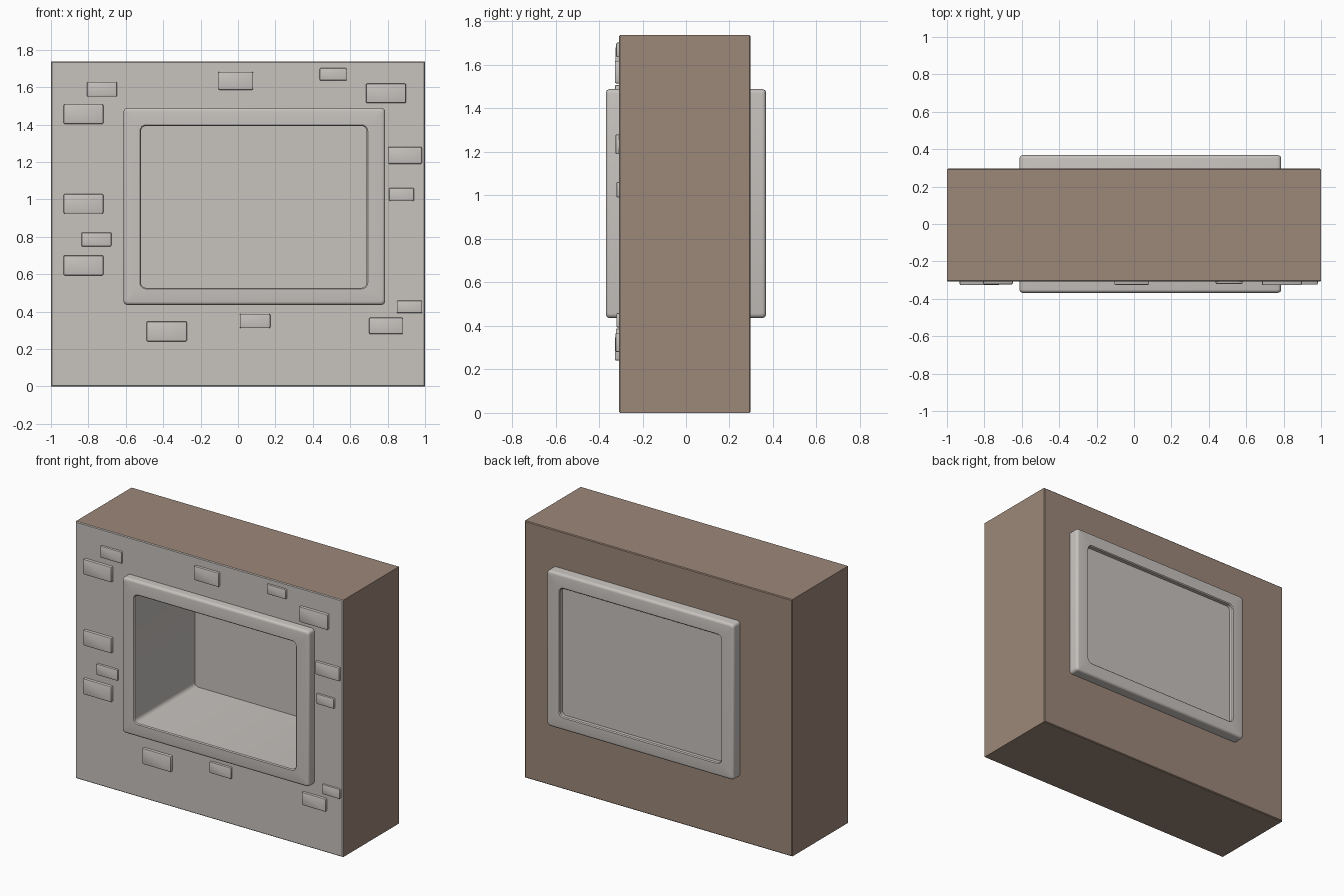
import bpy, bmesh, math

if "Cube" in bpy.data.objects:
    bpy.data.objects.remove(bpy.data.objects["Cube"])


def material(name, rgb):
    m = bpy.data.materials.new(name)
    m.diffuse_color = (*rgb, 1)
    m.use_nodes = True
    m.node_tree.nodes["Principled BSDF"].inputs["Base Color"].default_value = m.diffuse_color
    return m


GREY = material("pale_plaster", (0.57, 0.54, 0.515))
BROWN = material("brown_wall", (0.335, 0.245, 0.19))


def rect(x0, x1, z0, z1, y, r=0.0, seg=4):
    """Rounded rectangle in the xz plane; a plain one when r is 0."""
    if r == 0:
        return [(x1, y, z1), (x0, y, z1), (x0, y, z0), (x1, y, z0)]
    pts = []
    for i, (cx, cz) in enumerate([(x1 - r, z1 - r), (x0 + r, z1 - r),
                                  (x0 + r, z0 + r), (x1 - r, z0 + r)]):
        for k in range(seg + 1):
            a = math.pi / 2 * (i + k / seg)
            pts.append((cx + r * math.cos(a), y, cz + r * math.sin(a)))
    return pts


def grow(box, d):
    return (box[0] - d, box[1] + d, box[2] - d, box[3] + d)


def loft(name, loops, mats, closed=True, smooth=True):
    """Skin a run of equal loops, joined into a ring or capped."""
    bm = bmesh.new()
    rows = [[bm.verts.new(p) for p in lp] for lp in loops]
    n = len(rows[0])
    pairs = list(zip(rows, rows[1:]))
    if closed:
        pairs.append((rows[-1], rows[0]))
    else:
        bm.faces.new(rows[0])
        bm.faces.new(rows[-1])
    for a, b in pairs:
        for i in range(n):
            j = (i + 1) % n
            bm.faces.new((a[i], a[j], b[j], b[i]))
    bmesh.ops.recalc_face_normals(bm, faces=bm.faces)
    # front-facing faces take the first material, the rest the last
    for f in bm.faces:
        f.material_index = 0 if f.normal.y < -0.5 else len(mats) - 1
    me = bpy.data.meshes.new(name)
    bm.to_mesh(me)
    bm.free()
    for m in mats:
        me.materials.append(m)
    ob = bpy.data.objects.new(name, me)
    bpy.context.collection.objects.link(ob)
    if smooth:
        bpy.ops.object.select_all(action='DESELECT')
        ob.select_set(True)
        bpy.context.view_layer.objects.active = ob
        bpy.ops.object.shade_smooth_by_angle(angle=math.radians(35))
    return ob


OUTER = (-0.612, 0.787, 0.436, 1.489)
INNER = (-0.519, 0.688, 0.527, 1.393)
WALL = (-1.0, 1.0, 0.0, 1.737)
FRONT, BACK, FRAME = -0.308, 0.296, 0.368

# wall slab with an opening hidden under the frame, plaster on the front only
hole = grow(INNER, 0.04)
c = 0.005
loft("wall", [rect(*hole, FRONT), rect(*grow(WALL, -c), FRONT), rect(*WALL, FRONT + c),
              rect(*WALL, BACK - c), rect(*grow(WALL, -c), BACK), rect(*hole, BACK)],
     [GREY, BROWN], smooth=False)

# window frame running through the wall, with rounded edges
b = 0.018
ring = []
for s in (-1, 1):
    steps = [k / 4 * math.pi / 2 for k in range(5)]
    edge = [rect(*grow(OUTER, -b * (1 - math.sin(a))), s * (FRAME - b * (1 - math.cos(a))),
                 0.012 + b * math.sin(a) * 0.5) for a in steps]
    lip = [rect(*grow(INNER, 0.006), s * FRAME, 0.034), rect(*INNER, s * (FRAME - 0.006), 0.028)]
    part = lip[::-1] + edge
    ring += part if s < 0 else part[::-1]
loft("window_frame", ring, [GREY])

# pane closing the opening near the back
pane = grow(INNER, 0.01)
loft("window_pane", [rect(*pane, 0.28), rect(*pane, 0.338)], [GREY], closed=False, smooth=False)

# raised bricks on the front: x centre, z centre, width, height
BRICKS = [
    (-0.727, 1.589, 0.160, 0.080), (-0.826, 1.456, 0.212, 0.104),
    (-0.012, 1.634, 0.187, 0.096), (0.509, 1.669, 0.144, 0.067),
    (0.791, 1.567, 0.214, 0.104), (0.893, 1.235, 0.179, 0.091),
    (0.874, 1.026, 0.134, 0.070), (-0.826, 0.976, 0.212, 0.104),
    (-0.757, 0.786, 0.160, 0.075), (-0.826, 0.647, 0.212, 0.107),
    (-0.381, 0.294, 0.214, 0.107), (0.091, 0.350, 0.163, 0.077),
    (0.917, 0.426, 0.136, 0.067), (0.791, 0.324, 0.179, 0.088)]
for i, (x, z, w, h) in enumerate(BRICKS):
    box = (x - w / 2, x + w / 2, z - h / 2, z + h / 2)
    y = FRONT - 0.09 * w
    d = 0.006
    loft(f"brick_{i + 1}", [rect(*box, FRONT + 0.03, 0.006, 2), rect(*box, y + d, 0.006, 2),
                            rect(*grow(box, -0.3 * d), y + 0.3 * d, 0.006, 2),
                            rect(*grow(box, -d), y, 0.004, 2)], [GREY], closed=False)
